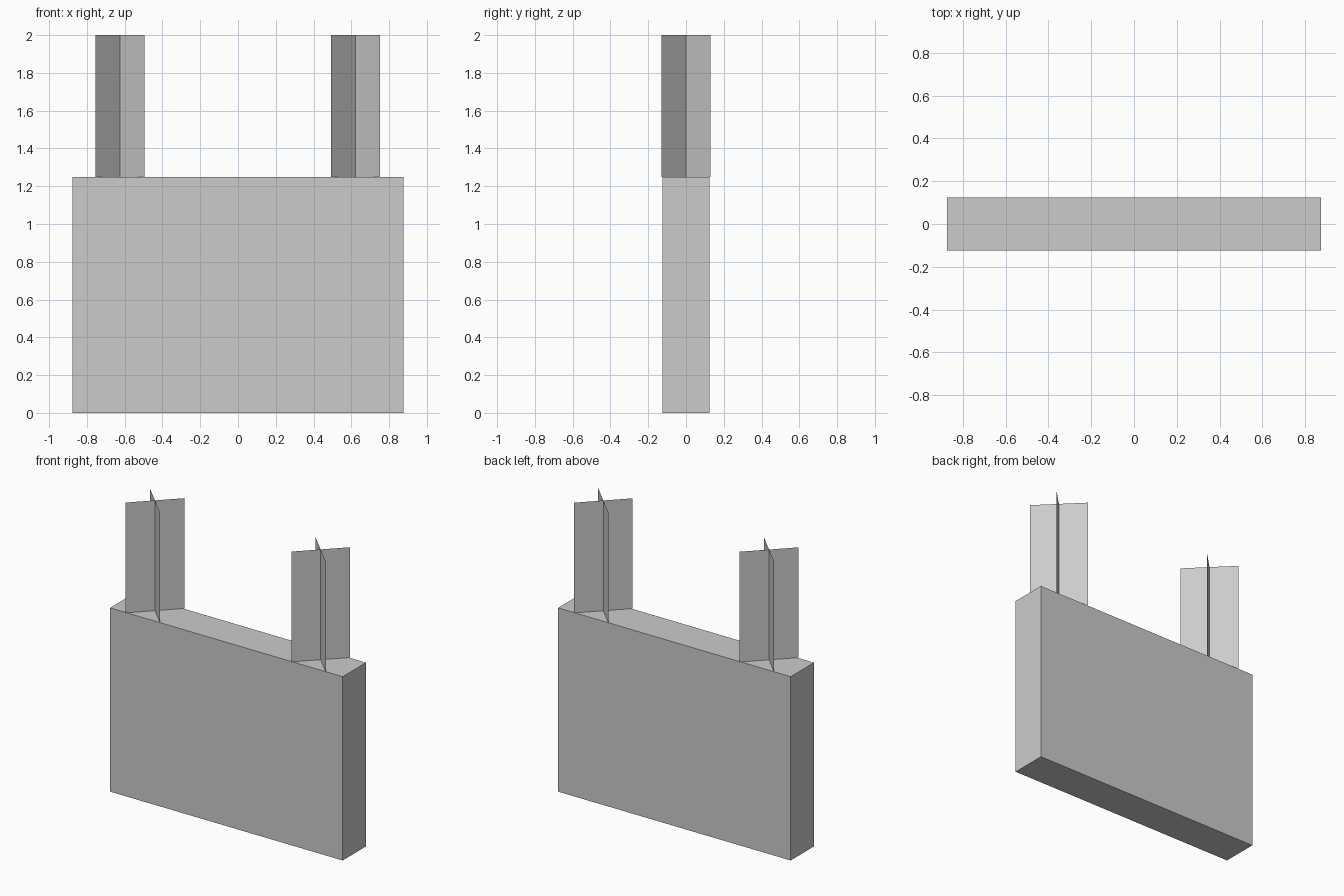
import bpy, bmesh
from math import radians
from mathutils import Matrix

if "Cube" in bpy.data.objects:
    bpy.data.objects.remove(bpy.data.objects["Cube"])


def add_object(name, bm):
    mesh = bpy.data.meshes.new(name)
    bm.to_mesh(mesh)
    bm.free()
    obj = bpy.data.objects.new(name, mesh)
    bpy.context.collection.objects.link(obj)
    return obj


# Solid slab body
bm = bmesh.new()
bmesh.ops.create_cube(bm, size=1, matrix=Matrix.Translation((0, 0, 0.625))
                      @ Matrix.Diagonal((1.75, 0.25, 1.25, 1)))
add_object("slab_body", bm)


# Upright post made of two crossed flat sheets
def crossed_post(name, x, width=0.368, z0=1.25, z1=2.0):
    bm = bmesh.new()
    for angle in (45, -45):
        m = Matrix.Translation((x, 0, 0)) @ Matrix.Rotation(radians(angle), 4, 'Z')
        corners = [(-width / 2, z0), (width / 2, z0), (width / 2, z1), (-width / 2, z1)]
        face = bm.faces.new([bm.verts.new((u, 0, z)) for u, z in corners])
        bmesh.ops.transform(bm, matrix=m, verts=face.verts)
    add_object(name, bm)


for side, x in (("left", -0.625), ("right", 0.622)):
    crossed_post(side + "_crossed_post", x)
